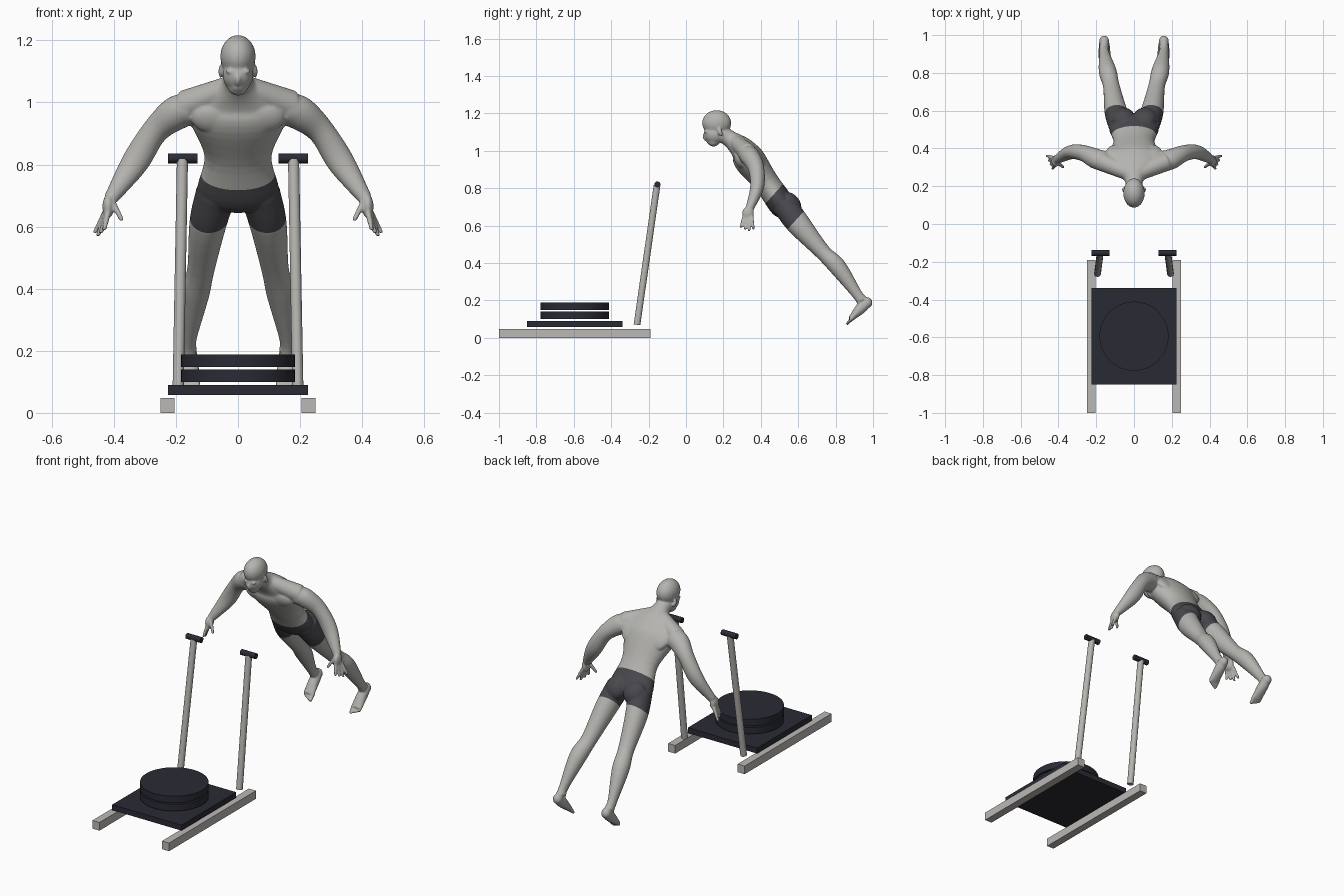
import bpy, bmesh, math
from mathutils import Vector, Matrix

cube = bpy.data.objects.get("Cube")
if cube:
    bpy.data.objects.remove(cube, do_unlink=True)


def material(name, red, green, blue):
    mat = bpy.data.materials.new(name)
    mat.use_nodes = True
    mat.diffuse_color = (red, green, blue, 1)
    shader = mat.node_tree.nodes["Principled BSDF"]
    shader.inputs["Base Color"].default_value = mat.diffuse_color
    return mat


skin = material("pale grey skin", .46, .455, .43)
cloth = material("charcoal cloth", .066, .064, .075)
steel = material("light steel", .47, .46, .435)
runner_grey = material("warm runner grey", .5, .48, .46)
rubber = material("dark navy rubber", .023, .024, .034)


# Sled helpers
def box(name, low, high, mat):
    low, high = Vector(low), Vector(high)
    bpy.ops.mesh.primitive_cube_add(size=1, location=(low + high) / 2)
    ob = bpy.context.object
    ob.name = name
    ob.data.transform(Matrix.Diagonal((*(high - low), 1)))
    ob.data.materials.append(mat)


def rod(name, start, end, radius, mat, sides=24):
    start, end = Vector(start), Vector(end)
    along = end - start
    bpy.ops.mesh.primitive_cylinder_add(vertices=sides, radius=radius, depth=along.length,
                                        location=(start + end) / 2)
    ob = bpy.context.object
    ob.name = name
    ob.rotation_euler = along.to_track_quat('Z', 'Y').to_euler()
    ob.data.materials.append(mat)
    bpy.ops.object.shade_smooth_by_angle(angle=math.radians(40))


# Sled
box("load_platform", (-.226, -.85, .058), (.226, -.34, .09), rubber)
for name, bottom in (("lower_weight_disc", .1), ("upper_weight_disc", .148)):
    rod(name, (0, -.594, bottom), (0, -.594, bottom + .04), .183, rubber, sides=64)
for side, sign in (("left", 1), ("right", -1)):
    inner, outer = sorted((sign * .204, sign * .25))
    box(side + "_runner", (inner, -1, 0), (outer, -.19, .048), runner_grey)
    rod(side + "_push_pole", (sign * .193, -.262, .07), (sign * .179, -.155, .815), .018, steel)
    rod(side + "_handle", (sign * .13, -.153, .82), (sign * .226, -.153, .82), .016, rubber)

# Athlete helpers: lofts and ellipsoids gathered in one mesh
bm = bmesh.new()


def spline(stations, steps=5):
    """Catmull-Rom through stations of x, y, z, half width, half depth."""
    points = [Vector(station) for station in stations]
    before = points[0] * 2 - points[1]
    after = points[-1] * 2 - points[-2]
    points = [before, *points, after]
    result = []
    for a, b, c, d in zip(points, points[1:], points[2:], points[3:]):
        for step in range(steps):
            t = step / steps
            result.append(b + ((c - a) + ((a * 2 - b * 5 + c * 4 - d)
                                          + (b * 3 - a - c * 3 + d) * t) * t) * t / 2)
    return result + [points[-2]]


def loft(stations, sign=1, sides=24):
    stations = spline(stations)
    centres = [Vector((station[0] * sign, station[1], station[2])) for station in stations]
    last = len(centres) - 1
    rings = []
    for i, station in enumerate(stations):
        tangent = (centres[min(i + 1, last)] - centres[max(i - 1, 0)]).normalized()
        across = Vector((1, 0, 0))
        across = (across - tangent * across.dot(tangent)).normalized()
        across, deep = across * station[3], tangent.cross(across) * station[4]
        angles = [math.tau * k / sides for k in range(sides)]
        rings.append([bm.verts.new(centres[i] + across * math.cos(angle) + deep * math.sin(angle))
                      for angle in angles])
    for ring, following in zip(rings, rings[1:]):
        for k in range(sides):
            bm.faces.new((ring[k - 1], ring[k], following[k], following[k - 1]))
    bm.faces.new(rings[0])
    bm.faces.new(rings[-1])


def blob(centre, radii, sign=1, pitch=0):
    x, y, z = centre
    placement = (Matrix.Translation((x * sign, y, z))
                 @ Matrix.Rotation(math.radians(pitch), 4, 'X')
                 @ Matrix.Diagonal((*radii, 1)))
    bmesh.ops.create_uvsphere(bm, u_segments=24, v_segments=16, radius=1, matrix=placement)


def digit(root, tip, radius, sign):
    end = radius * .75
    loft([(*root, radius, radius), (*tip, end, end)], sign, sides=12)
    blob(tip, (end, end, end), sign)


# Neck and trunk
loft([(0, .19, 1.09, .045, .043), (0, .24, 1.06, .055, .046), (0, .3, 1.01, .14, .066),
      (0, .34, .95, .157, .084), (0, .43, .83, .108, .068),
      (0, .51, .715, .132, .07), (0, .54, .675, .09, .055)], sides=40)

# Skull, face, chin, nose and lips
blob((0, .164, 1.148), (.057, .078, .069))
blob((0, .153, 1.09), (.05, .058, .056))
blob((0, .147, 1.052), (.034, .032, .03))
blob((0, .1, 1.07), (.009, .01, .02), pitch=25)
blob((0, .12, 1.045), (.018, .01, .006))

for sign in (1, -1):
    # Brow and ear
    blob((.02, .107, 1.1), (.022, .01, .007), sign)
    blob((.056, .182, 1.1), (.007, .013, .023), sign, pitch=20)

    # Chest, shoulder blade, buttock and trapezius
    blob((.07, .292, .95), (.08, .032, .055), sign, pitch=25)
    blob((.085, .375, .975), (.065, .027, .07), sign, pitch=37)
    blob((.058, .558, .715), (.064, .052, .07), sign, pitch=37)
    loft([(.03, .27, 1.045, .04, .04), (.17, .33, .99, .05, .05)], sign)

    # Arm
    loft([(.15, .33, .98, .055, .05), (.2, .345, .965, .056, .052), (.268, .375, .907, .043, .043),
          (.333, .38, .805, .044, .037), (.41, .34, .69, .023, .022)], sign)

    # Hand, fingers and thumb
    blob((.418, .332, .665), (.019, .032, .038), sign)
    for k in range(4):
        curl = .01 * abs(k - 1)
        digit((.428 - .003 * k, .352 - .014 * k, .645),
              (.46 - .01 * k, .36 - .022 * k, .574 + curl), .0105, sign)
    digit((.405, .325, .68), (.376, .302, .625), .011, sign)

    # Leg
    loft([(.07, .525, .71, .066, .066), (.097, .6, .61, .06, .064), (.12, .73, .46, .044, .043),
          (.14, .81, .38, .047, .047), (.158, .91, .24, .025, .029),
          (.158, .94, .2, .026, .03)], sign)

    # Heel, foot and toes
    blob((.158, .968, .188), (.027, .029, .03), sign)
    loft([(.158, .965, .185, .026, .026), (.157, .935, .158, .03, .03),
          (.155, .88, .1, .034, .014)], sign)
    for k in range(5):
        x, shorter = .131 + k * .0125, k * .004
        digit((x, .89, .106), (x, .862 + shorter, .075 + shorter), .011 - shorter / 5, sign)

bmesh.ops.recalc_face_normals(bm, faces=bm.faces)
mesh = bpy.data.meshes.new("athlete_parts")
bm.to_mesh(mesh)
bm.free()
athlete = bpy.data.objects.new("athlete", mesh)
bpy.context.collection.objects.link(athlete)

# Fuse and soften the parts into one skin
fuse = athlete.modifiers.new("fuse", 'REMESH')
fuse.mode = 'VOXEL'
fuse.voxel_size = .0048
soften = athlete.modifiers.new("soften", 'SMOOTH')
soften.factor = .5
soften.iterations = 8
depsgraph = bpy.context.evaluated_depsgraph_get()
body = bpy.data.meshes.new_from_object(athlete.evaluated_get(depsgraph))
athlete.modifiers.clear()
athlete.data = body
body.materials.clear()
body.materials.append(skin)
body.materials.append(cloth)

# Shorts: cut waist and hem lines across the leaning body, colour between them
down_body = Vector((0, .74, -.67)).normalized()
waist, hem = -.167, .013
bm = bmesh.new()
bm.from_mesh(body)
for distance in (waist, hem):
    bmesh.ops.bisect_plane(bm, geom=[*bm.verts, *bm.edges, *bm.faces],
                           plane_co=down_body * distance, plane_no=down_body)
for face in bm.faces:
    centre = face.calc_center_median()
    face.smooth = True
    face.material_index = int(waist < down_body.dot(centre) < hem and abs(centre.x) < .25)
bm.to_mesh(body)
bm.free()
